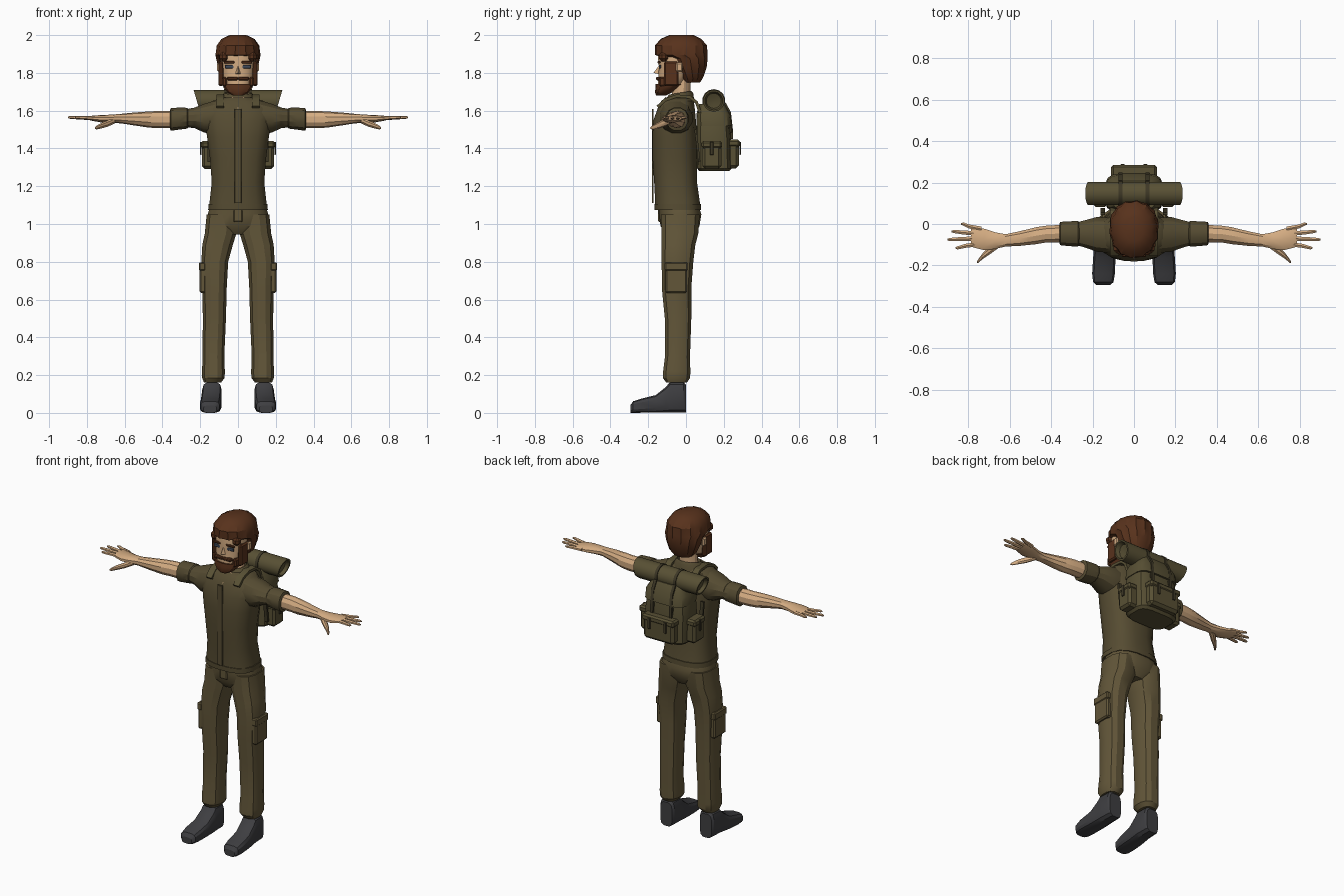
import bpy, bmesh, math
from mathutils import Vector


def material(name, r, g, b):
    lin = lambda c: (c / 255 / 12.92) if c < 10 else ((c / 255 + 0.055) / 1.055) ** 2.4
    m = bpy.data.materials.new(name)
    m.diffuse_color = (lin(r), lin(g), lin(b), 1)
    return m


SHIRT = material("shirt olive", 86, 76, 50)
PANTS = material("trouser khaki", 98, 86, 57)
PACK = material("pack olive", 88, 80, 52)
DARK = material("strap dark olive", 62, 56, 38)
SKIN = material("skin", 212, 172, 130)
HAIR = material("hair brown", 88, 50, 28)
BOOT = material("boot charcoal", 62, 62, 65)
EYE = material("eye slate", 66, 76, 92)


def finish(name, bm, mat, mirror=False, angle=30):
    bmesh.ops.recalc_face_normals(bm, faces=bm.faces)
    me = bpy.data.meshes.new(name)
    bm.to_mesh(me)
    bm.free()
    ob = bpy.data.objects.new(name, me)
    bpy.context.collection.objects.link(ob)
    me.materials.append(mat)
    if mirror:
        ob.modifiers.new("mirror", 'MIRROR')
    bpy.ops.object.select_all(action='DESELECT')
    ob.select_set(True)
    bpy.context.view_layer.objects.active = ob
    bpy.ops.object.shade_smooth_by_angle(angle=math.radians(angle))
    return ob


def tube(name, mat, axis, rings, n=12, p=2.0, mirror=False, groove=0.0, caps=True):
    """Skin rings (position, centre a, centre b, radius a, radius b) along an axis."""
    bm = bmesh.new()
    loops = []
    for t, a, b, ra, rb in rings:
        loop = []
        for i in range(n):
            w = 2 * math.pi * (i + 0.5) / n
            c, s = math.cos(w), math.sin(w)
            k = 1 - groove * (i % 2)
            u = a + k * ra * math.copysign(abs(c) ** (2 / p), c)
            v = b + k * rb * math.copysign(abs(s) ** (2 / p), s)
            loop.append(bm.verts.new({'x': (t, u, v), 'y': (u, t, v), 'z': (u, v, t)}[axis]))
        loops.append(loop)
    for l0, l1 in zip(loops, loops[1:]):
        for i in range(n):
            j = (i + 1) % n
            bm.faces.new((l0[i], l0[j], l1[j], l1[i]))
    if caps:
        bm.faces.new(loops[0])
        bm.faces.new(loops[-1])
    return finish(name, bm, mat, mirror)


def box(name, mat, centre, size, bevel=0.0, mirror=False):
    bm = bmesh.new()
    bmesh.ops.create_cube(bm, size=1)
    for v in bm.verts:
        v.co = Vector(centre) + Vector([v.co[i] * size[i] for i in range(3)])
    if bevel:
        bmesh.ops.bevel(bm, geom=bm.edges[:], offset=bevel, segments=1, affect='EDGES')
    return finish(name, bm, mat, mirror)


def ribbon(name, mat, x, width, path, thick=0.012, mirror=True):
    """Flat strap following (y, z) points at a fixed x."""
    bm = bmesh.new()
    rows = []
    for i, (y, z) in enumerate(path):
        a, b = path[max(i - 1, 0)], path[min(i + 1, len(path) - 1)]
        d = Vector((b[0] - a[0], b[1] - a[1])).normalized() * thick / 2
        rows.append([bm.verts.new((x + sx * width / 2, y - s * d.y, z + s * d.x))
                     for sx, s in ((-1, -1), (1, -1), (1, 1), (-1, 1))])
    for r0, r1 in zip(rows, rows[1:]):
        for i in range(4):
            bm.faces.new((r0[i], r0[(i + 1) % 4], r1[(i + 1) % 4], r1[i]))
    bm.faces.new(rows[0])
    bm.faces.new(rows[-1])
    return finish(name, bm, mat, mirror)


# Boots, with a flat sole
tube("boot", BOOT, 'y', [(y, x, h / 2, w, h / 2) for y, x, w, h in (
    (0.0, .137, .042, .15), (-.012, .137, .05, .165), (-.085, .138, .053, .165),
    (-.105, .139, .054, .14), (-.16, .143, .055, .095), (-.24, .147, .056, .075),
    (-.28, .148, .05, .062), (-.295, .148, .034, .04))], 12, 3.5, True)

# Trousers
tube("trouser_leg", PANTS, 'z', [
    (1.05, .085, -.03, .083, .105), (.95, .092, -.032, .086, .1), (.89, .108, -.04, .083, .092),
    (.8, .123, -.045, .073, .086), (.66, .124, -.05, .066, .08), (.5, .125, -.042, .063, .072),
    (.3, .13, -.045, .059, .068), (.22, .13, -.049, .062, .074), (.185, .13, -.05, .061, .074),
    (.16, .135, -.05, .046, .056)], 12, 2.5, True)
tube("trouser_hips", PANTS, 'z', [
    (.945, 0, -.03, .06, .075), (.99, 0, -.032, .16, .105), (1.05, 0, -.03, .163, .113),
    (1.1, 0, -.04, .148, .108)], 16, 2.5)
box("cargo_pocket", PANTS, (.186, -.052, .71), (.034, .115, .15), .008, True)
box("cargo_pocket_flap", PANTS, (.189, -.052, .775), (.036, .122, .045), .006, True)
box("trouser_fly", PANTS, (0, -.137, 1.045), (.05, .02, .07), .006)

# Shirt body, hem and sleeves
tube("shirt_body", SHIRT, 'z', [
    (1.08, 0, -.043, .156, .122), (1.115, 0, -.045, .153, .12), (1.22, 0, -.055, .141, .115),
    (1.35, 0, -.06, .151, .119), (1.46, 0, -.06, .166, .12), (1.55, 0, -.06, .178, .114),
    (1.61, 0, -.052, .178, .1), (1.65, 0, -.045, .14, .088), (1.67, 0, -.04, .085, .07)], 16, 2.6)
tube("shirt_hem", SHIRT, 'z', [(1.075, 0, -.043, .16, .125), (1.105, 0, -.044, .159, .125)], 16, 2.6)
box("shirt_placket", SHIRT, (0, -.176, 1.36), (.035, .01, .5), .002)
tube("sleeve", SHIRT, 'x', [
    (.11, -.055, 1.565, .088, .095), (.18, -.05, 1.56, .086, .078), (.23, -.048, 1.562, .07, .056),
    (.27, -.047, 1.56, .058, .05)], 12, 2.2, True)
tube("sleeve_cuff", SHIRT, 'x', [
    (.262, -.047, 1.56, .056, .05), (.27, -.047, 1.56, .063, .057), (.31, -.047, 1.558, .062, .06),
    (.355, -.046, 1.554, .058, .062), (.36, -.046, 1.554, .05, .052)], 12, 2.2, True)

# Collar, lower at the front, with an open neck
collar = tube("collar", SHIRT, 'z', [
    (1.63, 0, -.045, .115, .092), (1.68, 0, -.032, .085, .072), (1.695, 0, -.03, .07, .06),
    (1.66, 0, -.03, .06, .05)], 16, 2, caps=False)
for v in collar.data.vertices:
    v.co.z += .16 * (v.co.y + .03)
bm = bmesh.new()
outer = [bm.verts.new(c) for c in ((-.034, -.108, 1.672), (.034, -.108, 1.672), (0, -.152, 1.61))]
back = bm.verts.new((0, -.06, 1.65))
bm.faces.new(outer)
for i in range(3):
    bm.faces.new((outer[i], outer[(i + 1) % 3], back))
finish("open_neck", bm, SKIN)

# Arms, hands and fingers
tube("forearm", SKIN, 'x', [
    (.34, -.046, 1.554, .044, .046), (.42, -.048, 1.553, .042, .045), (.47, -.056, 1.553, .043, .043),
    (.55, -.07, 1.556, .037, .034), (.62, -.079, 1.558, .031, .025), (.67, -.08, 1.557, .042, .022),
    (.72, -.075, 1.557, .054, .02), (.77, -.064, 1.56, .053, .014), (.785, -.062, 1.56, .048, .01)],
    10, 2.2, True)
fingers = [("little", .755, -.024, .835, .0), ("ring", .77, -.046, .88, -.036),
           ("middle", .775, -.07, .9, -.075), ("index", .765, -.096, .862, -.115)]
for label, x0, y0, x1, y1 in fingers:
    mx, my = (x0 + x1) / 2, (y0 + y1) / 2
    tube(label + "_finger", SKIN, 'x', [
        (x0 - .02, y0, 1.56, .013, .011), (mx, my, 1.563, .011, .01),
        (x1 - .012, y1, 1.565, .009, .008), (x1, y1, 1.565, .004, .004)], 6, 2, True)
tube("thumb", SKIN, 'x', [
    (.65, -.09, 1.55, .025, .018), (.69, -.122, 1.532, .022, .018), (.73, -.155, 1.518, .015, .015),
    (.75, -.178, 1.51, .01, .01), (.757, -.185, 1.508, .005, .005)], 8, 2, True)

# Neck and head
tube("neck", SKIN, 'z', [(1.6, 0, -.03, .065, .055), (1.7, 0, -.026, .055, .05), (1.8, 0, -.02, .055, .05)], 12)
tube("head", SKIN, 'z', [
    (1.7, 0, -.105, .045, .042), (1.73, 0, -.085, .07, .066), (1.78, 0, -.068, .084, .079),
    (1.83, 0, -.055, .092, .09), (1.88, 0, -.05, .096, .1), (1.94, 0, -.045, .09, .095)], 16, 2.3)
bm = bmesh.new()
nose = [bm.verts.new(c) for c in ((0, -.135, 1.85), (-.018, -.14, 1.792), (.018, -.14, 1.792), (0, -.172, 1.8))]
for f in ((0, 1, 3), (0, 3, 2), (1, 2, 3), (0, 2, 1)):
    bm.faces.new([nose[i] for i in f])
finish("nose", bm, SKIN)
box("ear", SKIN, (.1, -.035, 1.83), (.02, .035, .05), .007, True)
box("eye", EYE, (.045, -.138, 1.833), (.046, .01, .02), .003, True)
box("eyebrow", HAIR, (.047, -.143, 1.856), (.056, .014, .012), .003, True)

# Hair, overhanging the forehead
tube("hair", HAIR, 'z', [
    (1.75, 0, .03, .06, .045), (1.775, 0, .028, .085, .063), (1.83, 0, .017, .106, .093),
    (1.875, 0, .008, .116, .107), (1.895, 0, -.025, .12, .14), (1.945, 0, -.027, .113, .139),
    (1.98, 0, -.026, .088, .108), (2.0, 0, -.024, .045, .065)], 28, 2.1, groove=.05)
box("fringe", HAIR, (.073, -.118, 1.885), (.05, .05, .05), .015, True)

# Beard, sideburns and moustache
tube("beard", HAIR, 'z', [
    (1.68, 0, -.132, .028, .025), (1.695, 0, -.12, .056, .044), (1.72, 0, -.1, .077, .062),
    (1.742, 0, -.084, .084, .076)], 14, 2.3)
box("sideburn", HAIR, (.09, -.078, 1.795), (.026, .075, .13), .008, True)
box("beard_cheek", HAIR, (.071, -.118, 1.753), (.026, .05, .05), .008, True)
box("moustache", HAIR, (.029, -.146, 1.77), (.06, .026, .018), .005, True)

# Pack body, lid and pockets
tube("pack_body", PACK, 'z', [
    (1.28, 0, .15, .125, .08), (1.295, 0, .15, .14, .093), (1.45, 0, .147, .142, .093),
    (1.56, 0, .142, .132, .088), (1.62, 0, .138, .11, .075)], 16, 4)
tube("pack_lid", PACK, 'z', [
    (1.52, 0, .15, .14, .096), (1.58, 0, .146, .137, .092), (1.635, 0, .138, .105, .07)], 16, 4)
box("side_pocket", PACK, (.158, .137, 1.36), (.065, .1, .135), .014, True)
box("side_pocket_flap", PACK, (.163, .137, 1.42), (.066, .108, .04), .01, True)
box("side_pocket_strap", DARK, (.196, .137, 1.4), (.008, .018, .07), .002, True)
box("back_pocket", PACK, (0, .25, 1.365), (.21, .06, .14), .016)
box("back_pocket_flap", PACK, (0, .253, 1.427), (.22, .064, .04), .01)
box("back_pocket_strap", DARK, (.055, .286, 1.4), (.018, .008, .07), .002, True)
box("lid_buckle", DARK, (.065, .238, 1.5), (.024, .014, .03), .003, True)

# Bedroll with hollowed, slanted ends, and the straps that hold it
roll = tube("bedroll", PACK, 'x', [
    (s * x, .147, 1.652, r, r) for s, x, r in (
        (-1, .205, .015), (-1, .21, .04), (-1, .235, .048), (-1, .235, .058),
        (1, .235, .058), (1, .235, .048), (1, .21, .04), (1, .205, .015))], 14)
for v in roll.data.vertices:
    v.co.x *= 1 + 1.25 * (v.co.z - 1.71)
tube("bedroll_strap", DARK, 'x', [(.056, .147, 1.652, .062, .062), (.074, .147, 1.652, .062, .062)], 14, 2, True)
ribbon("lid_strap", DARK, .065, .018, [(.205, 1.64), (.232, 1.59), (.242, 1.5), (.243, 1.45)])
ribbon("shoulder_strap", PACK, .095, .04, [
    (.075, 1.59), (.055, 1.645), (.02, 1.672), (-.05, 1.678), (-.11, 1.658), (-.15, 1.62)], .016)
ribbon("lower_strap", DARK, .15, .022, [(.07, 1.33), (.06, 1.42), (.05, 1.5)])
